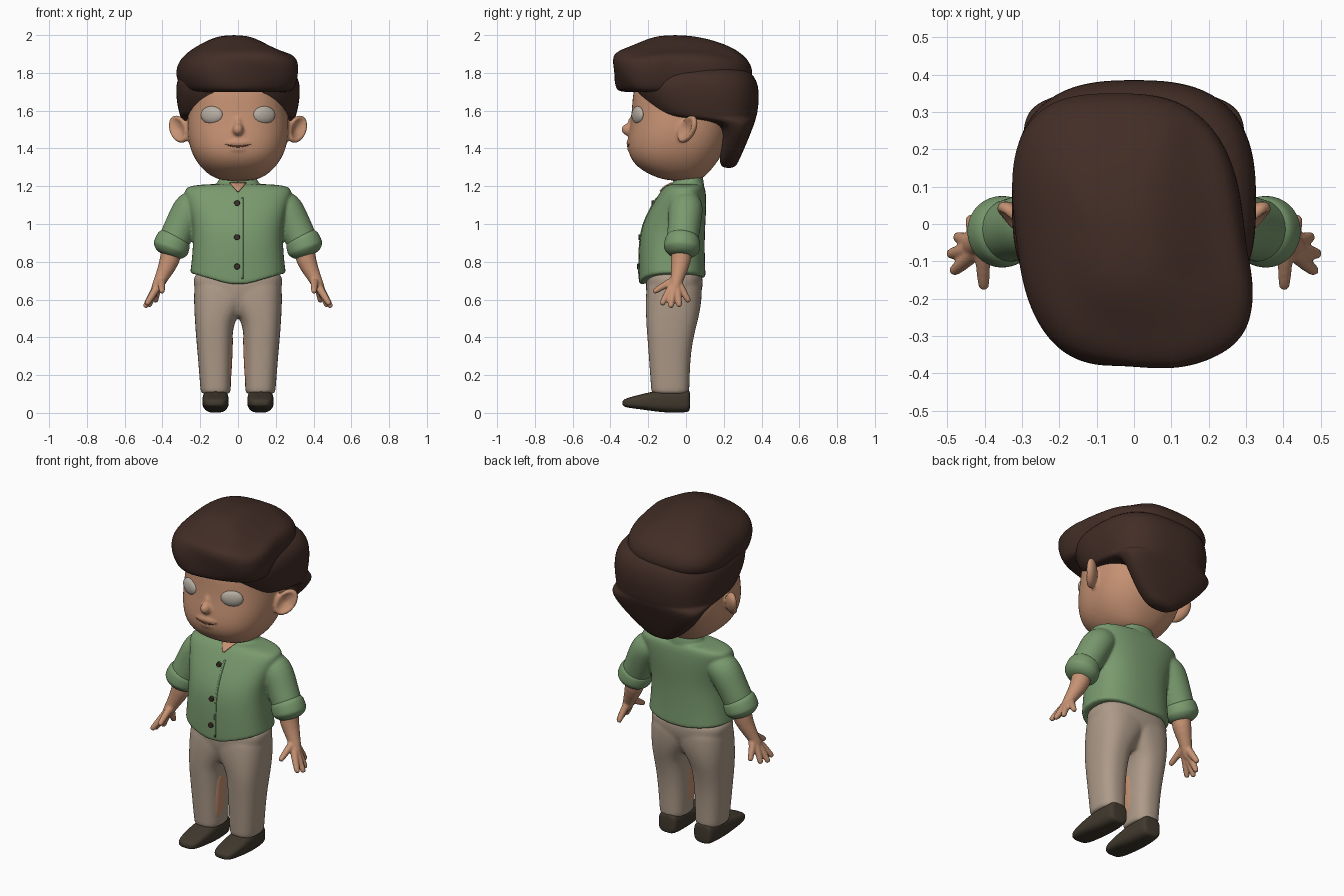
import bpy, bmesh, math
from mathutils import Vector, Matrix

if "Cube" in bpy.data.objects:
    bpy.data.objects.remove(bpy.data.objects["Cube"])


def material(name, rgb):
    m = bpy.data.materials.new(name)
    m.use_nodes = True
    m.diffuse_color = (*rgb, 1)
    m.node_tree.nodes["Principled BSDF"].inputs["Base Color"].default_value = (*rgb, 1)
    return m


SKIN = material("skin", (.56, .285, .17))
HAIR = material("dark brown hair", (.054, .026, .019))
SHIRT = material("green cloth", (.19, .32, .155))
PANTS = material("beige cloth", (.42, .325, .25))
SHOE = material("dark shoe leather", (.052, .041, .027))
EYE = material("eye grey", (.48, .43, .37))
BUTTON = material("dark button", (.045, .028, .022))
MOUTH = material("mouth brown", (.15, .06, .04))


def skin_rings(bm, rings):
    loops = [[bm.verts.new(p) for p in ring] for ring in rings]
    n = len(loops[0])
    for a, b in zip(loops, loops[1:]):
        for i in range(n):
            j = (i + 1) % n
            bm.faces.new((a[i], a[j], b[j], b[i]))
    bm.faces.new(loops[0][::-1])
    bm.faces.new(loops[-1])


def loft(bm, sections, power=2.5, along_y=False, n=28):
    """Sections are (position, a0, a1, b0, b1): the extents of a rounded box."""
    rings = []
    for t, a0, a1, b0, b1 in sections:
        ring = []
        for i in range(n):
            w = 2 * math.pi * (i + .5) / n
            c, s = math.cos(w), math.sin(w)
            a = (a0 + a1) / 2 + (a1 - a0) / 2 * math.copysign(abs(c) ** (2 / power), c)
            b = (b0 + b1) / 2 + (b1 - b0) / 2 * math.copysign(abs(s) ** (2 / power), s)
            ring.append((a, t, b) if along_y else (a, b, t))
        rings.append(ring)
    skin_rings(bm, rings)


def sweep(bm, path, n=12):
    """Round limb along (x, y, z, radius) points with rounded ends."""
    pts, rad = [Vector(p[:3]) for p in path], [p[3] for p in path]
    d0, d1 = (pts[0] - pts[1]).normalized(), (pts[-1] - pts[-2]).normalized()
    pts = [pts[0] + d0 * rad[0] * .4] + pts + [pts[-1] + d1 * rad[-1] * .4]
    rad = [rad[0] * .65] + rad + [rad[-1] * .65]
    rings = []
    for k, p in enumerate(pts):
        d = (pts[min(k + 1, len(pts) - 1)] - pts[max(k - 1, 0)]).normalized()
        u = d.cross(Vector((0, 1, 0))).normalized()
        v = d.cross(u)
        rings.append([p + rad[k] * (u * math.cos(w) + v * math.sin(w))
                      for w in (2 * math.pi * i / n for i in range(n))])
    skin_rings(bm, rings)


def ball(bm, loc, scale, rot=None):
    m = Matrix.Translation(loc) @ (rot or Matrix()) @ Matrix.Diagonal((*scale, 1))
    return bmesh.ops.create_uvsphere(bm, u_segments=24, v_segments=16, radius=1, matrix=m)["verts"]


def finish(bm, name, mat, subdiv=2, voxel=0, smooth=3):
    bmesh.ops.recalc_face_normals(bm, faces=bm.faces)
    mesh = bpy.data.meshes.new(name)
    bm.to_mesh(mesh)
    bm.free()
    mesh.materials.append(mat)
    for p in mesh.polygons:
        p.use_smooth = True
    ob = bpy.data.objects.new(name, mesh)
    bpy.context.collection.objects.link(ob)
    if subdiv:
        m = ob.modifiers.new("round", "SUBSURF")
        m.levels = m.render_levels = subdiv
    if voxel:
        m = ob.modifiers.new("blend", "REMESH")
        m.mode, m.voxel_size, m.use_smooth_shade = "VOXEL", voxel, True
        m = ob.modifiers.new("relax", "SMOOTH")
        m.factor, m.iterations = .5, smooth
    return ob


def front_of(ob, x, z):
    bpy.context.view_layer.update()
    ev = ob.evaluated_get(bpy.context.evaluated_depsgraph_get())
    hit, loc, _, _ = ev.ray_cast(Vector((x, -1, z)), Vector((0, 1, 0)))
    return loc.y if hit else -.1


def drape(name, target, rows, mat, lift):
    """Thin plate that follows the front of a target; rows are (z, x0, x1)."""
    bm = bmesh.new()
    grid = []
    for z, x0, x1 in rows:
        xs = [x0 + (x1 - x0) * i / 4 for i in range(5)]
        grid.append([bm.verts.new((x, front_of(target, x, z) - lift, z)) for x in xs])
    for a, b in zip(grid, grid[1:]):
        for i in range(4):
            bm.faces.new((a[i], a[i + 1], b[i + 1], b[i]))
    ob = finish(bm, name, mat, subdiv=0)
    m = ob.modifiers.new("thickness", "SOLIDIFY")
    m.thickness, m.offset = .008, 0


# Head with nose, lips, ears and neck
bm = bmesh.new()
loft(bm, [(z, -rx, rx, y0, y1) for z, rx, y0, y1 in (
    (1.228, .08, -.09, .06), (1.25, .14, -.17, .1), (1.30, .2, -.262, .145),
    (1.37, .245, -.308, .195), (1.45, .266, -.308, .225), (1.53, .27, -.295, .235),
    (1.62, .262, -.285, .25), (1.74, .255, -.28, .25), (1.82, .2, -.2, .2))], 2.35, n=40)
ball(bm, (0, -.3, 1.5), (.03, .042, .034))
ball(bm, (0, -.285, 1.53), (.02, .024, .04))
ball(bm, (0, -.29, 1.43), (.08, .026, .02))
ball(bm, (0, -.29, 1.398), (.06, .022, .018))
sweep(bm, [(0, 0, 1.12, .065), (0, 0, 1.26, .065)])
for s in (-1, 1):
    turn = (Matrix.Rotation(s * .55, 4, "Z") @ Matrix.Rotation(s * .65, 4, "Y")
            @ Matrix.Rotation(-.2, 4, "X"))
    place = Matrix.Translation((s * .313, .008, 1.502)) @ turn
    for v in ball(bm, (0, 0, 0), (.056, .034, .084)):
        d = math.hypot(v.co.x / .056, v.co.z / .084)
        if v.co.y < 0 and d < .75:
            v.co.y = .012 - .03 * d
        v.co = place @ v.co
head = finish(bm, "head", SKIN, 2, .008, 4)

# Eyes and mouth
for s, side in ((-1, "right"), (1, "left")):
    bm = bmesh.new()
    y = front_of(head, s * .137, 1.577)
    ball(bm, (s * .139, y + .008, 1.577), (.063, .024, .047), Matrix.Rotation(s * .4, 4, "Z"))
    finish(bm, side + "_eye", EYE, 0)
bm = bmesh.new()
smile = [(i * .018, 1.411 + .013 * (i / 4) ** 2) for i in range(-4, 5)]
sweep(bm, [(x, front_of(head, x, z) + .002, z, .007 - .001 * abs(x / .018)) for x, z in smile], 8)
finish(bm, "mouth", MOUTH, 1)

# Back and side hair, tapering to a point at the nape
bm = bmesh.new()
loft(bm, [(z, -rx, rx, y0, y1) for z, rx, y0, y1 in (
    (1.295, .05, .19, .26), (1.335, .125, .175, .28), (1.42, .215, .185, .318),
    (1.5, .28, .195, .35), (1.545, .298, .14, .367), (1.562, .303, -.1, .37),
    (1.575, .309, -.185, .376), (1.64, .324, -.235, .386), (1.71, .33, -.275, .387),
    (1.78, .322, -.28, .37), (1.85, .25, -.2, .29))], 2.7, n=40)
finish(bm, "back_hair", HAIR)

# Swept top hair, skewed to one side with soft ridges
bm = bmesh.new()
loft(bm, ((1.70, -.25, .25, -.33, .25), (1.718, -.3, .28, -.37, .32),
          (1.79, -.328, .298, -.388, .36), (1.86, -.312, .294, -.394, .34),
          (1.91, -.265, .265, -.378, .285), (1.942, -.215, .205, -.28, .23),
          (1.978, -.15, .1, -.2, .13), (2.0, -.085, .03, -.12, .01)), 2.8, n=40)
for v in bm.verts:
    x, y, z = v.co
    v.co.x -= .11 * y - .28 * max(0, -y - .15) * max(0, min(1, x / .2))
    v.co.y += (.012 * math.sin(14 * x + 18 * (z - 1.7)) + .25 * max(0, x - .03)) * (y < -.1)
    v.co.z += .08 * max(-.1, min(y, .18)) * (z < 1.75) - .025 * math.exp(-((x - .2) / .05) ** 2) * (z > 1.88)
finish(bm, "top_hair", HAIR)

# Shirt: body, collar and sleeves blended together
bm = bmesh.new()
loft(bm, [(z, -rx, rx, y0, y1) for z, rx, y0, y1 in (
    (.736, .254, -.248, .104), (.742, .255, -.25, .105), (.82, .244, -.251, .1),
    (.95, .236, -.245, .1), (1.04, .25, -.213, .106), (1.12, .275, -.168, .108),
    (1.178, .29, -.132, .105), (1.205, .26, -.105, .095), (1.213, .12, -.08, .08))])
for v in bm.verts:
    if v.co.z < .78:
        v.co.z -= (.075 if v.co.y < -.07 else .03) * (1 - abs(v.co.x) / .26)
first = len(bm.verts)
loft(bm, ((1.17, -.13, .13, -.1, .1), (1.215, -.115, .115, -.085, .095),
          (1.25, -.1, .1, -.07, .09), (1.255, -.09, .09, -.06, .085)), 2.2)
for v in list(bm.verts)[first:]:
    v.co.z += .2 * min(0, v.co.y - .05) * (v.co.z > 1.2)
for s in (-1, 1):
    sweep(bm, [(s * .18, 0, 1.12, .07), (s * .252, 0, 1.1, .096), (s * .297, -.008, 1.0, .087),
               (s * .34, -.02, .91, .085), (s * .356, -.022, .87, .08)], 20)
shirt = finish(bm, "shirt", SHIRT, 2, .008, 2)

# Front seam, buttons and open neck
drape("shirt_seam", shirt, [(.71 + i * .0225, .018, .028) for i in range(20)], SHIRT, 0)
drape("open_neck", shirt, [(1.172 + i * .009, -.004 - i * .008, .004 + i * .008) for i in range(6)],
      SKIN, .004)
for label, z in (("top", 1.11), ("middle", .93), ("bottom", .775)):
    bm = bmesh.new()
    m = Matrix.Translation((-.005, front_of(shirt, -.005, z) - .004, z)) @ Matrix.Rotation(math.pi / 2, 4, "X")
    bmesh.ops.create_cone(bm, cap_ends=True, segments=16, radius1=.016, radius2=.014, depth=.014, matrix=m)
    button = finish(bm, label + "_button", BUTTON, 0)
    for p in button.data.polygons:
        p.use_smooth = len(p.vertices) == 4

# Rolled cuffs, forearms and hands
for s, side in ((-1, "right"), (1, "left")):
    bm = bmesh.new()
    sweep(bm, [(s * .335, -.018, .928, .086), (s * .34, -.019, .918, .094),
               (s * .355, -.021, .875, .098), (s * .36, -.022, .862, .094)], 24)
    finish(bm, side + "_cuff", SHIRT)
    bm = bmesh.new()
    sweep(bm, [(s * .348, -.02, .88, .06), (s * .361, -.027, .80, .056),
               (s * .396, -.04, .735, .04), (s * .422, -.055, .68, .033), (s * .437, -.06, .65, .027)])
    knuckles = ((.405, -.09, .69), (.44, -.092, .645), (.447, -.07, .64), (.443, -.046, .645), (.428, -.026, .66))
    tips = ((.402, -.168, .642), (.483, -.126, .577), (.491, -.08, .563), (.472, -.035, .567), (.437, .014, .592))
    for k, t in zip(knuckles, tips):
        sweep(bm, [(s * .405, -.05, .705, .026), (s * k[0], k[1], k[2], .021), (s * t[0], t[1], t[2], .0165)])
    finish(bm, side + "_arm_and_hand", SKIN, 1, .006, 2)

# Trousers: hips and two legs blended together
bm = bmesh.new()
loft(bm, [(z, -rx, rx, y0, y1) for z, rx, y0, y1 in (
    (.5, .06, -.16, .01), (.53, .11, -.18, .035), (.58, .17, -.2, .06),
    (.65, .233, -.214, .088), (.7, .237, -.213, .09), (.76, .23, -.205, .085))], 2.6)
for s in (-1, 1):
    loft(bm, [(z, s * x0, s * x1, y0, y1) for z, x0, x1, y0, y1 in (
        (.1, .04, .196, -.182, .016), (.107, .038, .198, -.184, .018),
        (.3, .034, .213, -.197, .022), (.42, .028, .224, -.207, .045),
        (.47, .02, .227, -.21, .058), (.51, 0, .23, -.212, .068), (.57, -.04, .233, -.214, .08),
        (.65, -.1, .234, -.212, .086), (.72, -.1, .225, -.2, .08))])
finish(bm, "trousers", PANTS, 2, .008, 8)

# Bare legs, just showing on the inside of the trousers
for s, side in ((-1, "right"), (1, "left")):
    bm = bmesh.new()
    loft(bm, [(z, s * x0, s * .15, -.165, -.04) for z, x0 in (
        (.09, .055), (.16, .037), (.25, .0315), (.36, .027), (.42, .026), (.46, .04))], 2.5)
    finish(bm, side + "_leg", SKIN, 1)

# Shoes with raised toes
for s, side in ((-1, "right"), (1, "left")):
    bm = bmesh.new()
    loft(bm, [(y, s * x0, s * x1, z0, z1) for y, x0, x1, z0, z1 in (
        (.022, .07, .165, .015, .115), (.012, .055, .18, .001, .13), (-.1, .05, .187, 0, .13),
        (-.18, .048, .19, .01, .112), (-.25, .05, .188, .02, .096),
        (-.315, .06, .178, .028, .078), (-.338, .085, .155, .038, .066))], 3, along_y=True)
    finish(bm, side + "_shoe", SHOE)
